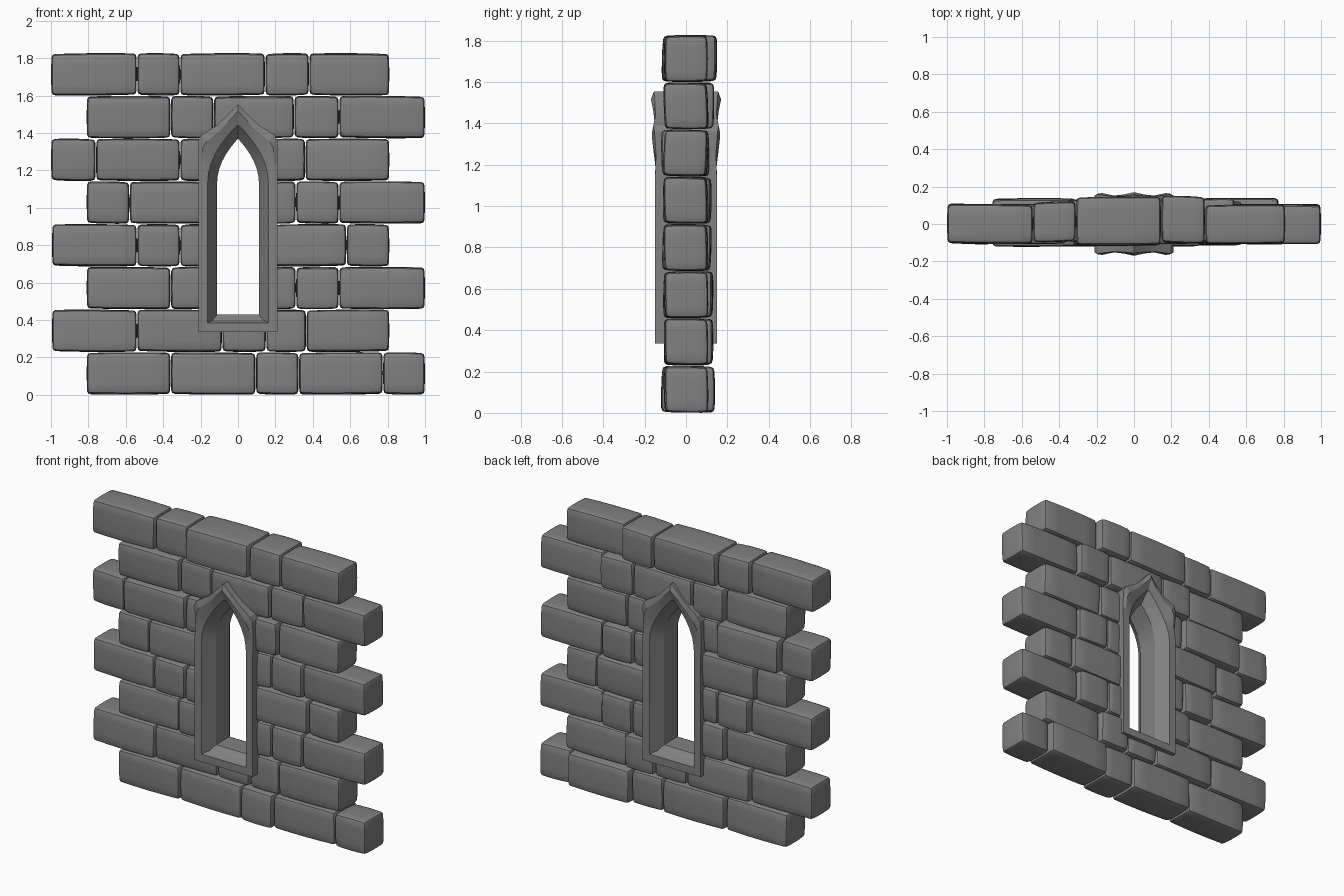
import bpy, bmesh, random, math
from mathutils import Vector

if "Cube" in bpy.data.objects:
    bpy.data.objects.remove(bpy.data.objects["Cube"])

random.seed(7)
grey = bpy.data.materials.new("dark_grey_stone")
grey.diffuse_color = (.22, .22, .22, 1)
grey.use_nodes = True
grey.node_tree.nodes["Principled BSDF"].inputs["Base Color"].default_value = grey.diffuse_color


def make_object(name, bm):
    bmesh.ops.recalc_face_normals(bm, faces=bm.faces)
    mesh = bpy.data.meshes.new(name)
    bm.to_mesh(mesh)
    bm.free()
    mesh.materials.append(grey)
    ob = bpy.data.objects.new(name, mesh)
    bpy.context.collection.objects.link(ob)
    return ob


def smooth(ob, angle):
    bpy.ops.object.select_all(action='DESELECT')
    ob.select_set(True)
    bpy.context.view_layer.objects.active = ob
    bpy.ops.object.shade_smooth_by_angle(angle=math.radians(angle))


def stone(name, lo, hi):
    """Slightly swollen, uneven block with rounded edges."""
    bm = bmesh.new()
    bmesh.ops.create_cube(bm, size=2)
    bmesh.ops.subdivide_edges(bm, edges=bm.edges[:], cuts=3, use_grid_fill=True)
    lo, hi = Vector(lo), Vector(hi)
    mid, half = (lo + hi) / 2, (hi - lo) / 2
    tilt = [random.uniform(-0.004, 0.004) for _ in range(4)]
    for v in bm.verts:
        x, y, z = v.co
        p = Vector((x * half.x, y * half.y, z * half.z))
        # corners are drawn in so the faces bow outwards
        p.x -= 0.002 * x * (y * y + z * z)
        p.y -= 0.003 * y * (x * x + z * z) - tilt[0] * x - tilt[1] * z
        p.z -= 0.003 * z * (x * x + y * y) - tilt[2] * 0.5 * x - tilt[3] * 0.5 * y
        v.co = mid + p
    sharp = [e for e in bm.edges if e.calc_face_angle(0) > 0.9]
    bmesh.ops.bevel(bm, geom=sharp, offset=0.018, segments=2, profile=0.5,
                    affect='EDGES', clamp_overlap=True)
    return make_object(name, bm)


def mirrored(right):
    """Closed outline from its right half, listed bottom to peak."""
    return right + [(-x, z) for x, z in reversed(right[:-1])]


def arch(w, bottom, spring, peak):
    us = [i / 6 for i in range(7)]
    return mirrored([(w, bottom)] + [(w * (1 - u * u), spring + (peak - spring) * u) for u in us])


def both(depths):
    return depths + depths[-2::-1]


# window surround: outlines lofted front to back, with a ridged hood above the shoulders
outer = mirrored([(.212, .335), (.212, 1.12), (.212, 1.25), (.212, 1.36), (.195, 1.39),
                  (.115, 1.44), (.055, 1.495), (0, 1.555)])
lip = arch(.163, .385, 1.13, 1.445)
ridge = [(a[0] * .65 + b[0] * .35, a[1] * .65 + b[1] * .35) for a, b in zip(outer, lip)]
step = arch(.134, .40, 1.13, 1.415)
throat = arch(.112, .43, 1.13, 1.37)
n = len(outer)
layers = [
    (outer, both([.15, .15, .145, .152, .158, .148, .15, .155])),
    (ridge, both([.15, .15, .147, .163, .165, .152, .158, .17])),
    (lip, both([.15, .15, .147, .143, .14, .138, .138, .14])),
    (step, [.105] * n),
    (throat, [.07] * n),
]
bm = bmesh.new()
rings = []
for sign, order in ((-1, layers), (1, layers[::-1])):
    for pts, ys in order:
        rings.append([bm.verts.new((x, sign * y, z)) for (x, z), y in zip(pts, ys)])
for a, b in zip(rings, rings[1:] + rings[:1]):
    for i in range(n):
        j = (i + 1) % n
        bm.faces.new((a[i], a[j], b[j], b[i]))
smooth(make_object("window_surround", bm), 15)

# cutter that clears stones out of the opening
bm = bmesh.new()
ends = [[bm.verts.new((x, y, z)) for x, z in arch(.17, .37, 1.13, 1.46)] for y in (-.4, .4)]
for i in range(n):
    j = (i + 1) % n
    bm.faces.new((ends[0][i], ends[0][j], ends[1][j], ends[1][i]))
bm.faces.new(ends[0])
bm.faces.new(ends[1])
cutter = make_object("opening_cutter", bm)
cutter.hide_render = True
cutter.hide_set(True)

# stone courses: joint positions per run of stones, bottom to top
courses = [
    [[-.81, -.36, .095, .325, .775, 1.0]],
    [[-.995, -.54, -.085, .15, .365, .81]],
    [[-.81, -.36, -.165], [.165, .31, .54, 1.0]],
    [[-.995, -.54, -.31, -.165], [.165, .58, .81]],
    [[-.81, -.58, -.165], [.165, .31, .54, 1.0]],
    [[-1.0, -.76, -.31, -.165], [.165, .36, .81]],
    [[-.81, -.36, -.13, .30, .54, 1.0]],
    [[-1.0, -.54, -.31, .145, .38, .81]],
]
top_backs = [.105, .12, .145, .15, .105]
pitch = 1.828 / 8
for r, runs in enumerate(courses):
    z0, z1 = r * pitch + .001, (r + 1) * pitch - .001
    for run in runs:
        for k, (x0, x1) in enumerate(zip(run, run[1:])):
            at_end = x0 < -.8 or x1 > .8
            front = -.107 if at_end else -.107 + random.uniform(-.015, .012)
            back = .107 if at_end else random.uniform(.11, .142)
            if r == 7:
                back = top_backs[k]
            ob = stone(f"stone_{r + 1}_{round(x0 * 100)}", (x0 + .001, front, z0), (x1 - .001, back, z1))
            smooth(ob, 35)
            # stones below and above the window are trimmed to the opening
            if r in (1, 6) and x0 < .16 and x1 > -.16:
                cut = ob.modifiers.new("trim", 'BOOLEAN')
                cut.object = cutter
                cut.operation = 'DIFFERENCE'
                cut.solver = 'EXACT'
